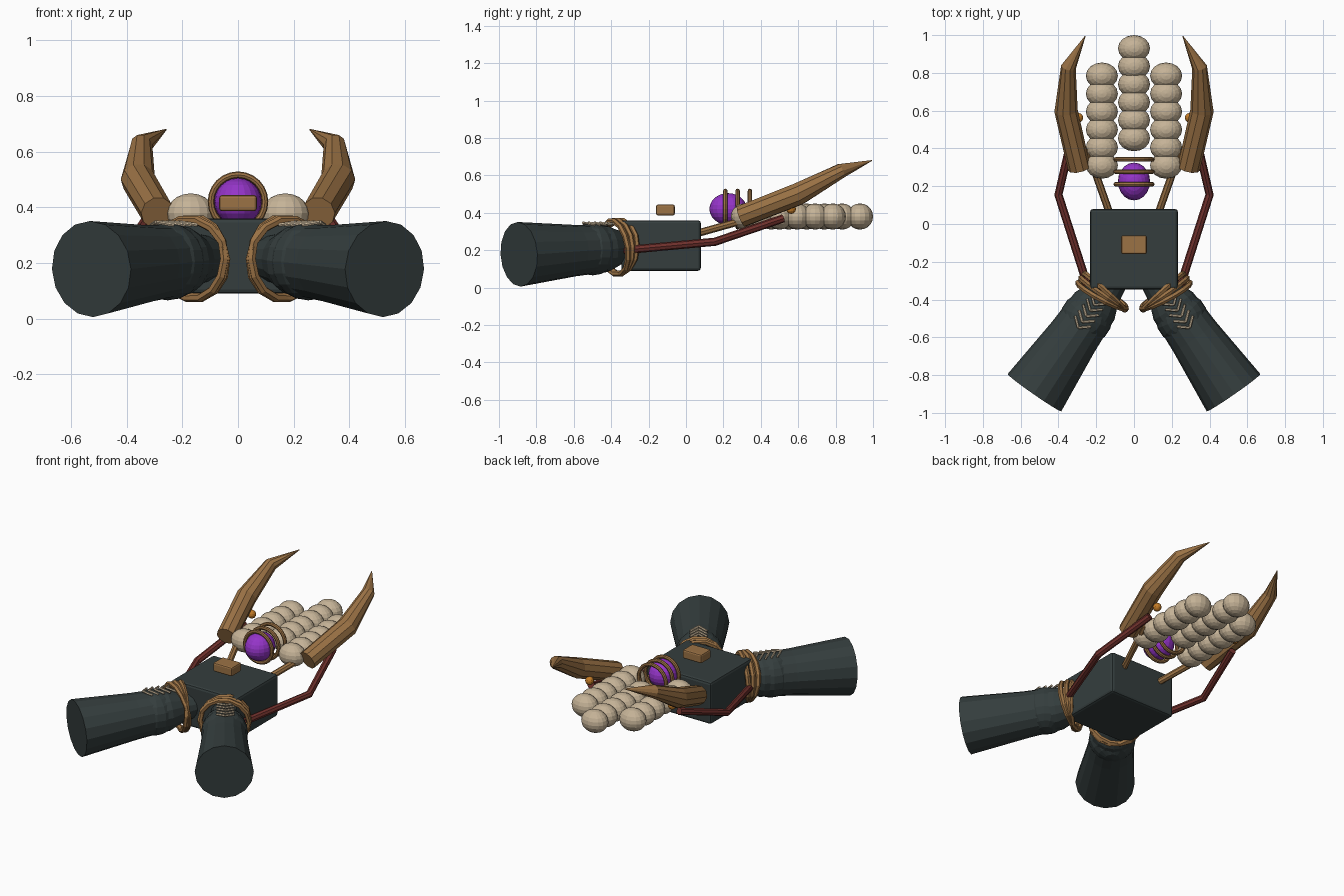
import bpy, bmesh, math
from mathutils import Vector, Matrix

if "Cube" in bpy.data.objects:
    bpy.data.objects.remove(bpy.data.objects["Cube"])


def material(name, rgb):
    m = bpy.data.materials.new(name)
    m.diffuse_color = (*rgb, 1)
    m.use_nodes = True
    m.node_tree.nodes["Principled BSDF"].inputs["Base Color"].default_value = m.diffuse_color
    return m


DARK = material("dark slate", (0.035, 0.048, 0.048))
BROWN = material("bronze brown", (0.33, 0.17, 0.06))
BONE = material("bone", (0.56, 0.45, 0.31))
RED = material("dark red", (0.16, 0.03, 0.025))
PURPLE = material("purple", (0.30, 0.035, 0.58))
ORANGE = material("orange", (0.55, 0.20, 0.02))


def finish(name, bm, mat, smooth=False):
    bmesh.ops.recalc_face_normals(bm, faces=bm.faces)
    me = bpy.data.meshes.new(name)
    bm.to_mesh(me)
    bm.free()
    me.materials.append(mat)
    for p in me.polygons:
        p.use_smooth = smooth
    ob = bpy.data.objects.new(name, me)
    bpy.context.collection.objects.link(ob)
    return ob


def box(name, center, size, mat, bevel):
    bm = bmesh.new()
    bmesh.ops.create_cube(bm, size=1, matrix=Matrix.Translation(center) @ Matrix.Diagonal((*size, 1)))
    ob = finish(name, bm, mat)
    mod = ob.modifiers.new("soft edges", "BEVEL")
    mod.width, mod.segments = bevel, 2


def balls(name, centers, radii, mat, segs=16, rings=10):
    bm = bmesh.new()
    for c in centers:
        bmesh.ops.create_uvsphere(bm, u_segments=segs, v_segments=rings, radius=1,
                                  matrix=Matrix.Translation(c) @ Matrix.Diagonal((*radii, 1)))
    finish(name, bm, mat)


def add_tube(bm, pts, radii, sides):
    # closed tube through the points, with one radius per point
    pts = [Vector(p) for p in pts]
    loops = []
    for i, (p, r) in enumerate(zip(pts, radii)):
        d = (pts[min(i + 1, len(pts) - 1)] - pts[max(i - 1, 0)]).normalized()
        u = d.cross(Vector((0, 0, 1))).normalized()
        v = u.cross(d)
        loops.append([bm.verts.new(p + r * (math.cos(a) * u + math.sin(a) * v))
                      for a in (2 * math.pi * k / sides for k in range(sides))])
    for a, b in zip(loops, loops[1:]):
        for k in range(sides):
            bm.faces.new((a[k], a[(k + 1) % sides], b[(k + 1) % sides], b[k]))
    bm.faces.new(loops[0])
    bm.faces.new(loops[-1])


def tube(name, pts, radii, sides, mat):
    bm = bmesh.new()
    add_tube(bm, pts, radii, sides)
    return finish(name, bm, mat)


def ring(name, center, axis, major, minor, mat, segs=24, sides=8):
    bm = bmesh.new()
    q = Vector(axis).to_track_quat("Z", "Y").to_matrix().to_4x4()
    m = Matrix.Translation(center) @ q
    loops = []
    for i in range(segs):
        a = 2 * math.pi * i / segs
        loop = []
        for k in range(sides):
            b = 2 * math.pi * k / sides
            r = major + minor * math.cos(b)
            loop.append(bm.verts.new(m @ Vector((r * math.cos(a), r * math.sin(a), minor * math.sin(b)))))
        loops.append(loop)
    for i in range(segs):
        a, b = loops[i], loops[(i + 1) % segs]
        for k in range(sides):
            bm.faces.new((a[k], a[(k + 1) % sides], b[(k + 1) % sides], b[k]))
    finish(name, bm, mat)


# central body and floating block
box("body", (0, -0.133, 0.225), (0.465, 0.425, 0.27), DARK, 0.015)
box("top_block", (0, -0.11, 0.415), (0.135, 0.10, 0.058), BROWN, 0.01)

# glowing orb with three hoops
balls("orb", [(0, 0.225, 0.42)], (0.085, 0.1, 0.085), PURPLE, 20, 12)
for i in range(3):
    ring(f"orb_hoop_{i}", (0, 0.21 + 0.066 * i, 0.42), (0, 1, 0), 0.097, 0.012, BROWN)

# three columns of beads
for name, x, y0 in (("left", -0.17, 0.785), ("middle", 0, 0.93), ("right", 0.17, 0.785)):
    balls(f"{name}_beads", [(x, y0 - 0.095 * i, 0.38) for i in range(6)], (0.085, 0.07, 0.07), BONE)

for side, s in (("right", 1), ("left", -1)):
    # curved horn and its small bead
    tube(f"{side}_horn",
         [(s * 0.29, 0.295, 0.38), (s * 0.36, 0.60, 0.50), (s * 0.347, 0.83, 0.625), (s * 0.258, 0.995, 0.68)],
         [0.06, 0.062, 0.04, 0.002], 10, BROWN)
    balls(f"{side}_horn_bead", [(s * 0.295, 0.562, 0.42)], (0.026,) * 3, ORANGE, 12, 8)

    # support rod and bent red strut
    tube(f"{side}_support_rod", [(s * 0.13, 0.06, 0.29), (s * 0.25, 0.40, 0.385)], [0.02] * 2, 8, BROWN)
    tube(f"{side}_red_strut",
         [(s * 0.245, -0.33, 0.20), (s * 0.40, 0.155, 0.245), (s * 0.315, 0.52, 0.37)],
         [0.022] * 3, 8, RED)

    # splayed flared sleeve, t is the distance back from its open end
    def on_axis(t, across=0.0, z=None):
        return Vector((s * (0.527 - 0.57 * t + 0.82 * across), -0.893 + 0.82 * t + 0.57 * across,
                       0.178 + 0.055 * t if z is None else z))

    profile = ((0, 0.173), (0.36, 0.138), (0.56, 0.127), (0.64, 0.095), (0.74, 0.08))
    tube(f"{side}_sleeve", [on_axis(t) for t, r in profile], [r for t, r in profile], 16, DARK)
    balls(f"{side}_joint", [on_axis(0.48)], (0.139,) * 3, DARK)

    # overlapping cuff bands, slightly tilted against each other
    axis = on_axis(0) - on_axis(1)
    for i, tilt in enumerate((-0.10, 0.0, 0.10)):
        ring(f"{side}_cuff_band_{i}", on_axis(0.64 + 0.012 * (i - 1), z=0.215),
             axis + Vector((s * tilt, tilt * 0.7, tilt)), 0.144, 0.016, BROWN, 14, 6)

    # chevron stitches along the top of the sleeve
    bm = bmesh.new()
    for i in range(5):
        t = 0.415 + 0.037 * i
        for w in (-1, 1):
            add_tube(bm, [on_axis(t, 0.005, 0.347), on_axis(t + 0.042, 0.005 + w * 0.05, 0.336)],
                     [0.007, 0.007], 6)
    finish(f"{side}_stitches", bm, BONE)
